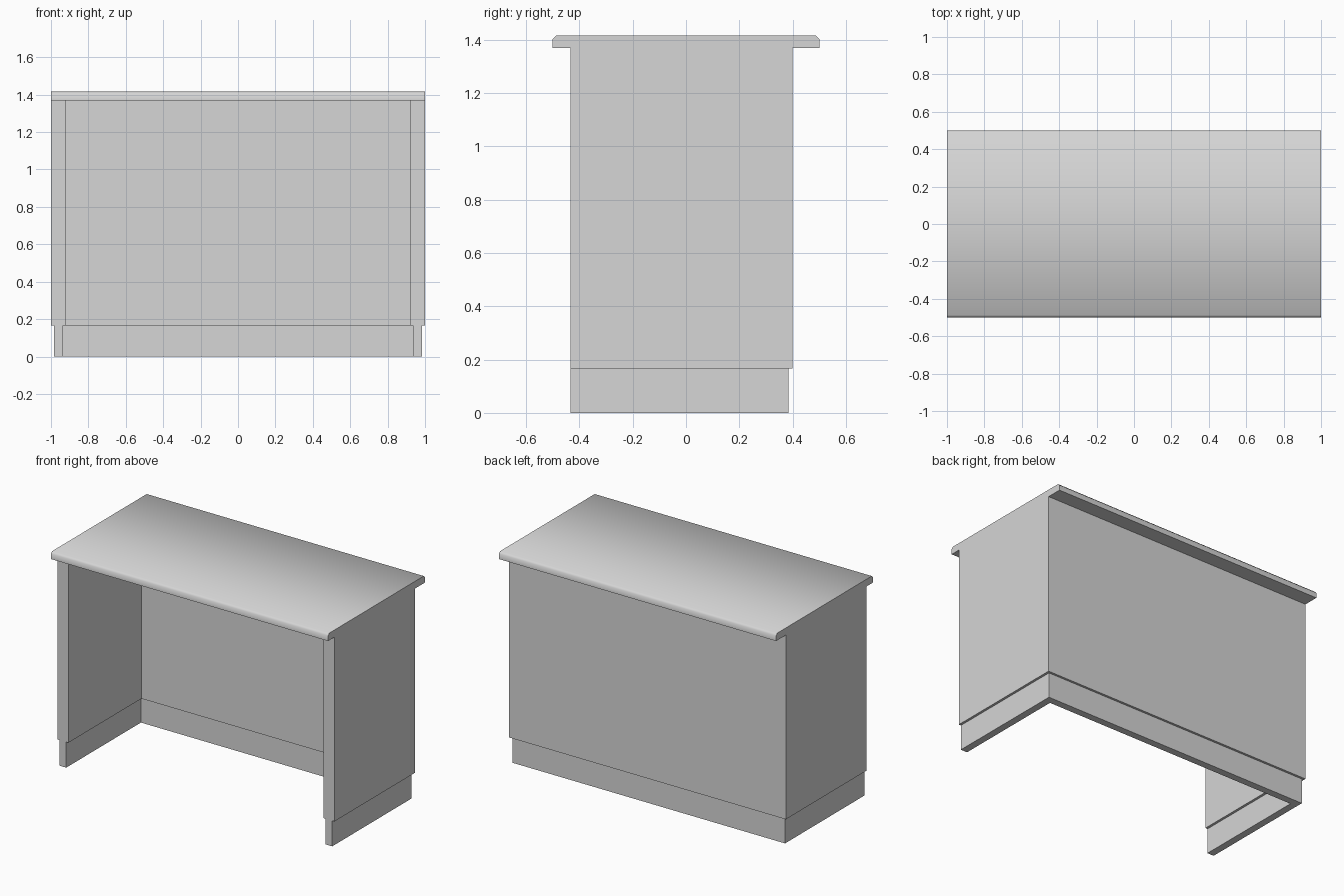
import bpy
import bmesh
import math

cube = bpy.data.objects.get("Cube")
if cube:
    bpy.data.objects.remove(cube, do_unlink=True)

GREY = 0.67
grey = bpy.data.materials.new("light_grey")
grey.use_nodes = True
colour = (GREY, GREY, GREY, 1)
grey.diffuse_color = colour
grey.node_tree.nodes["Principled BSDF"].inputs["Base Color"].default_value = colour


def extrude_profile(name, points, offset):
    """Fill a closed outline and extrude it along the offset vector."""
    bm = bmesh.new()
    face = bm.faces.new([bm.verts.new(p) for p in points])
    result = bmesh.ops.extrude_face_region(bm, geom=[face], use_keep_orig=True)
    verts = [v for v in result["geom"] if isinstance(v, bmesh.types.BMVert)]
    bmesh.ops.translate(bm, verts=verts, vec=offset)
    bmesh.ops.recalc_face_normals(bm, faces=bm.faces[:])
    mesh = bpy.data.meshes.new(name)
    bm.to_mesh(mesh)
    bm.free()
    mesh.materials.append(grey)
    obj = bpy.data.objects.new(name, mesh)
    bpy.context.collection.objects.link(obj)
    return obj


def u_wall(name, half_width, back, thickness, z0, z1):
    """Two side walls joined by a back wall, open at the front."""
    front = -0.434
    inner = half_width - thickness
    half = [(half_width, back), (half_width, front),
            (inner, front), (inner, back - thickness)]
    outline = half + [(-x, y) for x, y in reversed(half)]
    return extrude_profile(name, [(x, y, z0) for x, y in outline], (0, 0, z1 - z0))


# Recessed plinth and the panels standing on it
u_wall("plinth", 0.984, 0.384, 0.048, 0, 0.167)
u_wall("side_and_back_panels", 1.0, 0.399, 0.08, 0.167, 1.369)

# Worktop with softened long upper edges
depth, bottom, top, cut = 0.5, 1.369, 1.416, 0.013
half = [(depth, bottom), (depth, top - cut), (depth - cut, top)]
section = half + [(-y, z) for y, z in reversed(half)]
worktop = extrude_profile("worktop", [(-1, y, z) for y, z in section], (2, 0, 0))

bpy.ops.object.select_all(action="DESELECT")
worktop.select_set(True)
bpy.context.view_layer.objects.active = worktop
bpy.ops.object.shade_smooth_by_angle(angle=math.radians(50))
